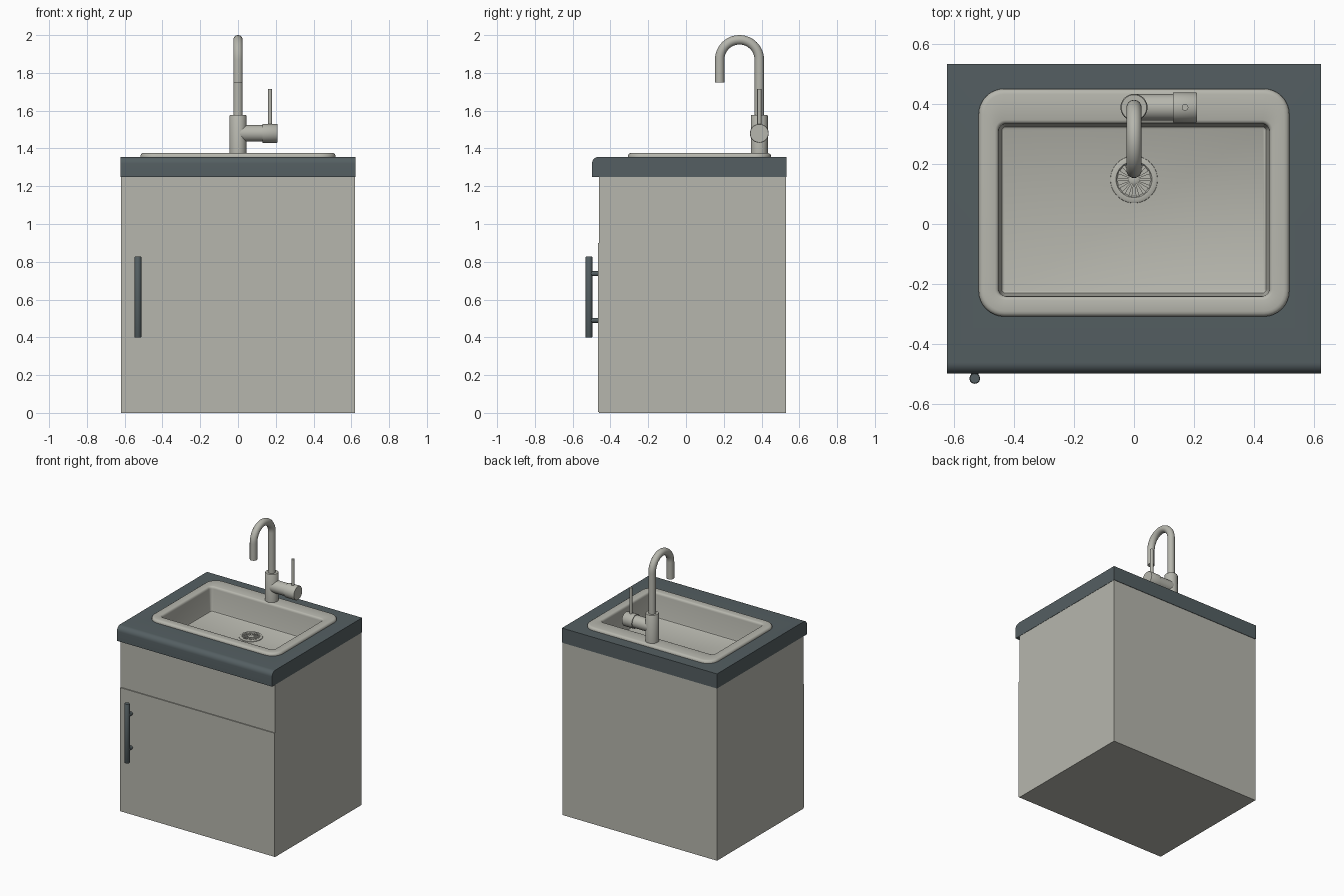
import bpy, bmesh, math
from mathutils import Vector

if "Cube" in bpy.data.objects:
    bpy.data.objects.remove(bpy.data.objects["Cube"])


def material(name, col):
    m = bpy.data.materials.new(name)
    m.diffuse_color = (*col, 1)
    m.use_nodes = True
    m.node_tree.nodes["Principled BSDF"].inputs["Base Color"].default_value = m.diffuse_color
    return m


STEEL = material("warm grey", (0.47, 0.47, 0.42))
DARK = material("dark slate", (0.089, 0.114, 0.122))


def finish(name, bm, mat, smooth=True):
    bmesh.ops.recalc_face_normals(bm, faces=bm.faces)
    me = bpy.data.meshes.new(name)
    bm.to_mesh(me)
    bm.free()
    me.materials.append(mat)
    ob = bpy.data.objects.new(name, me)
    bpy.context.collection.objects.link(ob)
    if smooth:
        bpy.ops.object.select_all(action='DESELECT')
        ob.select_set(True)
        bpy.context.view_layer.objects.active = ob
        bpy.ops.object.shade_smooth_by_angle(angle=math.radians(35))
    return ob


def skin(bm, rings, cap_start=True, cap_end=True):
    """Join point rings of equal length into a surface."""
    vs = [[bm.verts.new(p) for p in r] for r in rings]
    n = len(vs[0])
    for a, b in zip(vs, vs[1:]):
        for i in range(n):
            j = (i + 1) % n
            bm.faces.new((a[i], a[j], b[j], b[i]))
    if cap_start:
        bm.faces.new(vs[0])
    if cap_end:
        bm.faces.new(vs[-1])


def box(name, x, y, z, mat):
    bm = bmesh.new()
    skin(bm, [[(x[0], y[0], h), (x[1], y[0], h), (x[1], y[1], h), (x[0], y[1], h)] for h in z])
    return finish(name, bm, mat, False)


def turned(name, origin, axis, profile, mat, n=32, caps=True):
    """Lathe (radius, distance) pairs around an axis."""
    q = Vector((0, 0, 1)).rotation_difference(Vector(axis))
    bm = bmesh.new()
    skin(bm, [[Vector(origin) + q @ Vector((r * math.cos(2 * math.pi * i / n),
               r * math.sin(2 * math.pi * i / n), d)) for i in range(n)]
              for r, d in profile], caps, caps)
    return finish(name, bm, mat)


def rounded_rect(x, y0, y1, r, z, seg=8):
    pts = []
    for k, (cx, cy) in enumerate([(x - r, y1 - r), (-x + r, y1 - r), (-x + r, y0 + r), (x - r, y0 + r)]):
        for i in range(seg + 1):
            a = math.pi / 2 * (k + i / seg)
            pts.append((cx + r * math.cos(a), cy + r * math.sin(a), z))
    return pts


# Cabinet carcass, open at the top beneath the worktop
cab = box("cabinet", (-0.62, 0.62), (-0.46, 0.53), (0, 1.25), STEEL)
bm = bmesh.new()
bm.from_mesh(cab.data)
bmesh.ops.delete(bm, geom=[f for f in bm.faces if f.calc_center_median().z > 1.2], context='FACES_ONLY')
bm.to_mesh(cab.data)
bm.free()
box("door", (-0.62, 0.62), (-0.467, -0.46), (0.005, 0.9), STEEL)

# Worktop with a rounded front edge
R = 0.037
prof = [(0.533, 1.25), (0.533, 1.356)]
prof += [(-0.498 + R - R * math.sin(a), 1.356 - R + R * math.cos(a))
         for a in [math.pi / 2 * i / 8 for i in range(9)]]
prof += [(-0.498, 1.25)]
bm = bmesh.new()
skin(bm, [[(x, y, z) for y, z in prof] for x in (-0.622, 0.622)])
top = finish("worktop", bm, DARK)

# Sink opening cut through the worktop
cutter = box("opening_cutter", (-0.47, 0.47), (-0.26, 0.36), (1.1, 1.5), DARK)
cutter.hide_render = True
mod = top.modifiers.new("opening", 'BOOLEAN')
mod.operation, mod.object, mod.solver = 'DIFFERENCE', cutter, 'EXACT'
bpy.context.view_layer.objects.active = top
bpy.ops.object.modifier_apply(modifier=mod.name)
bpy.data.objects.remove(cutter)

# Sink: outer rim, rolled lip, basin walls and floor
bm = bmesh.new()
rings = [rounded_rect(0.517 - d, -0.308 + d, 0.45 - d, 0.085 - d, z)
         for d, z in [(0, 1.354), (0, 1.362), (0.004, 1.37), (0.01, 1.374), (0.018, 1.376)]]
rings += [rounded_rect(0.449 + d, -0.239 - d, 0.332 + d, 0.022 + d, z)
          for d, z in [(0.014, 1.376), (0.008, 1.374), (0.003, 1.369), (0.001, 1.36),
                       (-0.006, 1.21), (-0.009, 1.202), (-0.016, 1.198)]]
skin(bm, rings, cap_start=False)
finish("sink", bm, STEEL)

# Drain: raised ring, shallow bowl, radial spokes and hub
DY = 0.148
turned("drain_ring", (0, DY, 1.196), (0, 0, 1),
       [(0.079, 0), (0.078, 0.006), (0.072, 0.009), (0.06, 0.009), (0.056, 0.004), (0.055, 0.003)], STEEL, 40)
bm = bmesh.new()
for k in range(14):
    a = 2 * math.pi * k / 14
    u, v = Vector((math.cos(a), math.sin(a), 0)), Vector((-math.sin(a), math.cos(a), 0))
    quads = [Vector((0, DY, 0)) + u * r + v * w for r, w in
             [(0.012, -0.002), (0.057, -0.006), (0.057, 0.006), (0.012, 0.002)]]
    skin(bm, [[p + Vector((0, 0, z)) for p in quads] for z in (1.198, 1.204)])
finish("drain_spokes", bm, STEEL, False)
turned("drain_hub", (0, DY, 1.198), (0, 0, 1), [(0.016, 0), (0.016, 0.006), (0.013, 0.008)], STEEL, 20)

# Tap body, side valve and lever
TY = 0.388
turned("tap_body", (0, TY, 1.374), (0, 0, 1),
       [(0.045, 0), (0.045, 0.198), (0.042, 0.203), (0.028, 0.203)], STEEL)
turned("valve_neck", (0, TY, 1.48), (1, 0, 0), [(0.044, 0), (0.044, 0.132)], STEEL)
turned("valve_knob", (0, TY, 1.48), (1, 0, 0),
       [(0.044, 0.129), (0.05, 0.129), (0.05, 0.207), (0.048, 0.21)], STEEL)
turned("lever", (0.17, TY, 1.52), (0, 0, 1), [(0.011, 0), (0.011, 0.196)], STEEL, 16)

# Swan-neck spout swept along a straight and half-circle path
A = 0.105
path = [(TY, 1.55, 0)]
path += [(TY - A + A * math.cos(t), 1.87 + A * math.sin(t), t) for t in [math.pi * i / 24 for i in range(25)]]
path += [(TY - 2 * A, 1.75, math.pi)]
bm = bmesh.new()
skin(bm, [[(0.025 * math.sin(b), y + 0.025 * math.cos(b) * math.cos(t), z + 0.025 * math.cos(b) * math.sin(t))
           for b in [2 * math.pi * i / 24 for i in range(24)]] for y, z, t in path])
finish("spout", bm, STEEL)

# Door handle with two standoffs
turned("handle_bar", (-0.53, -0.514, 0.398), (0, 0, 1),
       [(0.016, 0), (0.018, 0.003), (0.018, 0.426), (0.016, 0.429)], DARK, 12)
for i, z in enumerate((0.49, 0.737)):
    turned(f"handle_standoff_{i + 1}", (-0.53, -0.51, z), (0, 1, 0), [(0.013, 0), (0.013, 0.046)], DARK, 12)
